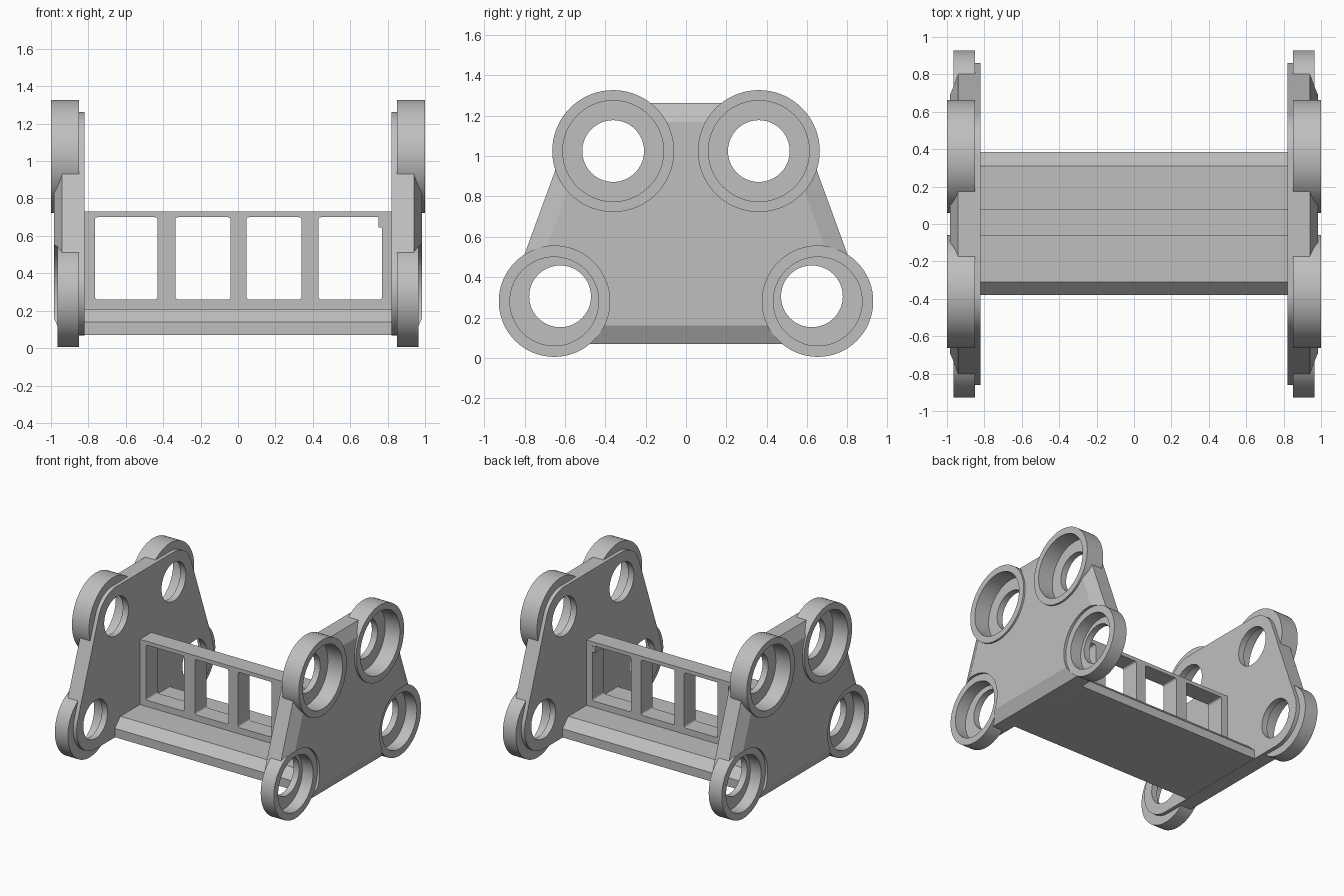
import bpy, bmesh, math
from mathutils import Vector

if "Cube" in bpy.data.objects:
    bpy.data.objects.remove(bpy.data.objects["Cube"])

grey = bpy.data.materials.new("plain_grey")
grey.diffuse_color = (0.52, 0.52, 0.52, 1)
grey.use_nodes = True
grey.node_tree.nodes["Principled BSDF"].inputs["Base Color"].default_value = grey.diffuse_color

SEG = 72
UPPER, LOWER = (0.361, 1.025), (0.624, 0.305)      # hole centres (y, z)
HOLE_R = 0.153


def make(name, bm):
    bmesh.ops.recalc_face_normals(bm, faces=bm.faces)
    me = bpy.data.meshes.new(name)
    bm.to_mesh(me)
    bm.free()
    ob = bpy.data.objects.new(name, me)
    bpy.context.collection.objects.link(ob)
    me.materials.append(grey)
    return ob


def circle(x, c, r, n=SEG):
    return [(x, c[0] + r * math.cos(2 * math.pi * i / n),
             c[1] + r * math.sin(2 * math.pi * i / n)) for i in range(n)]


def loft(name, rings, caps=True):
    """Skin rings of equal count; without caps the last ring joins the first."""
    bm = bmesh.new()
    vs = [[bm.verts.new(p) for p in ring] for ring in rings]
    n = len(vs[0])
    pairs = list(zip(vs, vs[1:]))
    if caps:
        bm.faces.new(vs[0])
        bm.faces.new(vs[-1])
    else:
        pairs.append((vs[-1], vs[0]))
    for a, b in pairs:
        for i in range(n):
            j = (i + 1) % n
            bm.faces.new((a[i], a[j], b[j], b[i]))
    return make(name, bm)


def cut(ob, cutter):
    cutter.hide_render = True
    cutter.hide_set(True)
    m = ob.modifiers.new("cut", 'BOOLEAN')
    m.operation, m.solver, m.object = 'DIFFERENCE', 'EXACT', cutter


def smooth(ob, angle=30):
    bpy.ops.object.select_all(action='DESELECT')
    ob.select_set(True)
    bpy.context.view_layer.objects.active = ob
    bpy.ops.object.shade_smooth_by_angle(angle=math.radians(angle))


def mirror_x(ob):
    ob.modifiers.new("mirror", 'MIRROR').use_axis[0] = True


def outline(x, r, n=16):
    """Rounded trapezoid that wraps the four hole centres at distance r."""
    a = math.atan2(LOWER[0] - UPPER[0], UPPER[1] - LOWER[1])
    h = math.pi / 2
    corners = [(LOWER, 1, -h, a), (UPPER, 1, a, h),
               (UPPER, -1, h, math.pi - a), (LOWER, -1, math.pi - a, 3 * h)]
    pts = []
    for (y, z), s, t0, t1 in corners:
        for i in range(n + 1):
            t = t0 + (t1 - t0) * i / n
            pts.append((x, s * y + r * math.cos(t), z + r * math.sin(t)))
    return pts


# side plates with a sloped outer rim
plate = loft("side_plate", [outline(0.82, 0.237), outline(0.94, 0.237), outline(0.985, 0.145)])

# ring sockets: hole centre, ring centre, outer radius, recess radius, outer x
sockets = [("upper", UPPER, UPPER, 0.302, 0.25, 1.0),
           ("lower", LOWER, (0.653, 0.28), 0.275, 0.22, 0.965)]
for label, hole, ring, R, r, x1 in sockets:
    for s, side in ((-1, "front"), (1, "back")):
        hc, rc = (s * hole[0], hole[1]), (s * ring[0], ring[1])
        socket = loft(f"{label}_{side}_socket",
                      [circle(0.85, rc, R), circle(x1, rc, R),
                       circle(x1, rc, r), circle(0.87, rc, r),
                       circle(0.87, hc, HOLE_R), circle(0.85, hc, HOLE_R)], caps=False)
        smooth(socket)
        mirror_x(socket)
        cut(plate, loft("seat_cutter", [circle(0.85, rc, R), circle(1.1, rc, R)]))
        cut(plate, loft("hole_cutter", [circle(0.7, hc, HOLE_R), circle(1.1, hc, HOLE_R)]))
mirror_x(plate)
smooth(plate, 20)

# floor beam with sloped long edges
profile = [(-0.38, 0.07), (-0.38, 0.14), (-0.31, 0.21),
           (0.31, 0.21), (0.385, 0.14), (0.385, 0.07)]
loft("floor_beam", [[(x, y, z) for y, z in profile] for x in (-0.82, 0.82)])


def box(name, x0, x1, y0, y1, z0, z1):
    rect = [(x0, z0), (x1, z0), (x1, z1), (x0, z1)]
    return loft(name, [[(x, y, z) for x, z in rect] for y in (y0, y1)])


# upright frame with four windows
frame = box("window_frame", -0.82, 0.82, -0.065, 0.08, 0.15, 0.73)
for x0, x1 in ((-0.765, -0.43), (-0.335, -0.04), (0.045, 0.34), (0.43, 0.77)):
    rnd = 0.015
    pts = []
    for k, (cx, cz) in enumerate([(x1 - rnd, 0.70 - rnd), (x0 + rnd, 0.70 - rnd),
                                  (x0 + rnd, 0.26 + rnd), (x1 - rnd, 0.26 + rnd)]):
        for i in range(5):
            t = math.pi / 2 * (k + i / 4)
            pts.append((cx + rnd * math.cos(t), cz + rnd * math.sin(t)))
    cut(frame, loft("window_cutter", [[(x, y, z) for x, z in pts] for y in (-0.3, 0.3)]))

# small stop in the corner of the last window
box("corner_stop", 0.75, 0.78, -0.06, 0.075, 0.645, 0.71)
